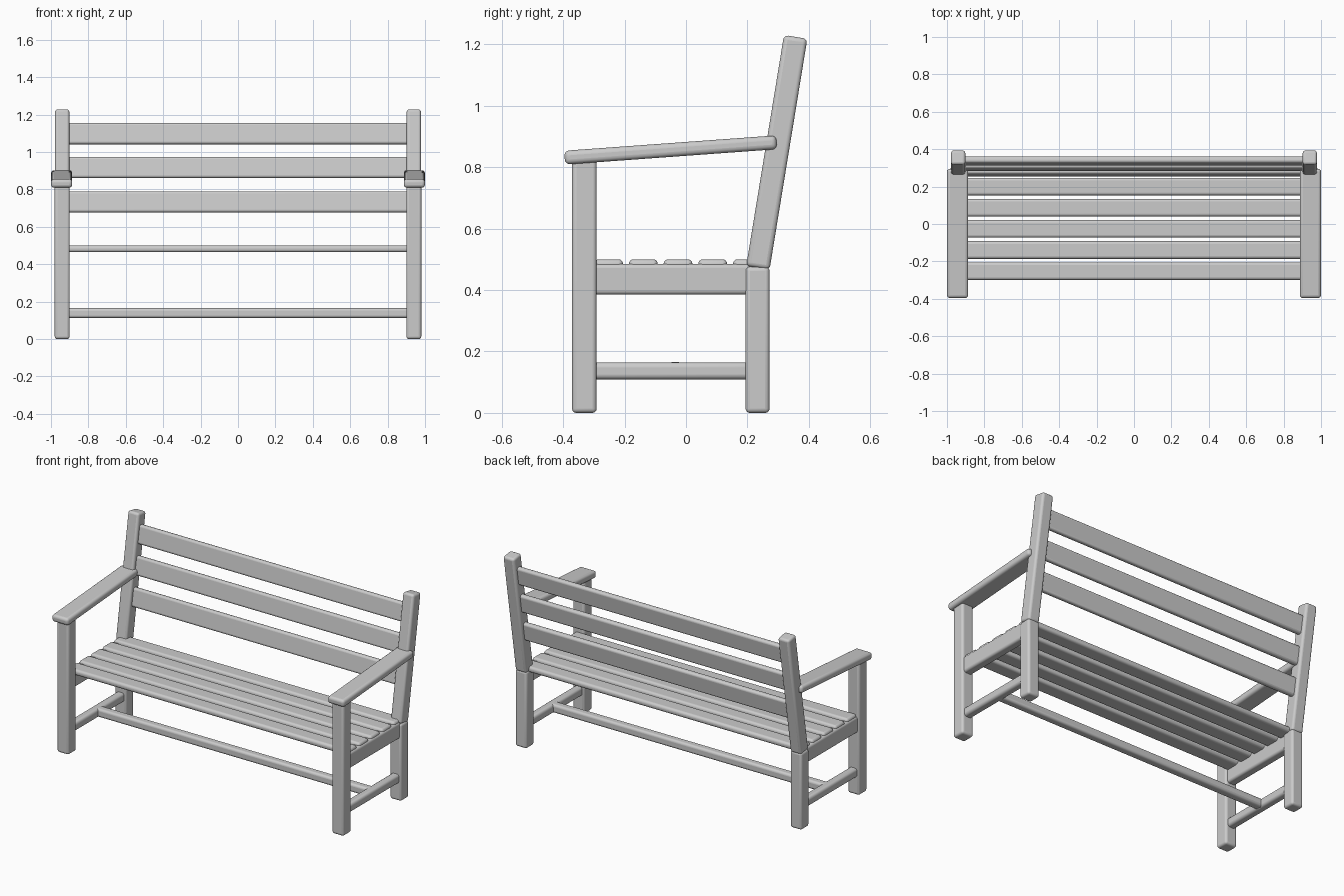
import bpy
import math
from mathutils import Vector

cube = bpy.data.objects.get("Cube")
if cube:
    bpy.data.objects.remove(cube, do_unlink=True)

# Single painted-wood colour
grey = bpy.data.materials.new("light_grey_wood")
grey.use_nodes = True
COLOUR = (0.6, 0.6, 0.6, 1)
grey.diffuse_color = COLOUR
grey.node_tree.nodes["Principled BSDF"].inputs["Base Color"].default_value = COLOUR


def timber(name, centre, size, tilt=0.0, bevel=0.014):
    """A rounded wooden bar, tilted about the x axis."""
    bpy.ops.mesh.primitive_cube_add(size=1, location=centre, rotation=(tilt, 0, 0))
    bar = bpy.context.object
    bar.name = name
    bar.scale = size
    bpy.ops.object.transform_apply(location=False, rotation=False, scale=True)
    mod = bar.modifiers.new("rounded_edges", "BEVEL")
    mod.width = bevel
    mod.segments = 4
    bar.data.materials.append(grey)
    bpy.ops.object.shade_smooth_by_angle(angle=math.radians(40))
    return bar


# Axis of the leaning back posts
post_low = Vector((0, 0.234, 0.472))
post_high = Vector((0, 0.357, 1.224))
post = post_high - post_low
lean = -math.atan2(post.y, post.z)

# End frames
for side, s in (("left", 1), ("right", -1)):
    x = 0.94 * s
    timber(side + "_front_leg", (x, -0.331, 0.415), (0.08, 0.08, 0.83))
    timber(side + "_back_leg", (x, 0.233, 0.238), (0.078, 0.078, 0.476))
    mid = (post_low + post_high) / 2
    timber(side + "_back_post", (x, mid.y, mid.z), (0.076, 0.077, post.length), lean)
    timber(side + "_armrest", (0.943 * s, -0.05, 0.856), (0.113, 0.692, 0.045),
           math.atan2(0.05, 0.69), 0.016)
    timber(side + "_seat_rail", (x, -0.048, 0.435), (0.056, 0.52, 0.1))
    timber(side + "_stretcher", (x, -0.048, 0.137), (0.052, 0.52, 0.055), 0, 0.016)

# Long stretcher joining the end frames
timber("long_stretcher", (0, -0.035, 0.139), (1.88, 0.052, 0.052))

# Seat slats
for i in range(5):
    timber(f"seat_slat_{i + 1}", (0, -0.252 + 0.113 * i, 0.482),
           (1.92, 0.094, 0.036), 0, 0.015)

# Back slats, set along the leaning posts
for i, z in enumerate((0.733, 0.917, 1.098)):
    spot = post_low + post * ((z - post_low.z) / post.z)
    timber(f"back_slat_{i + 1}", spot, (1.88, 0.034, 0.114), lean, 0.013)
